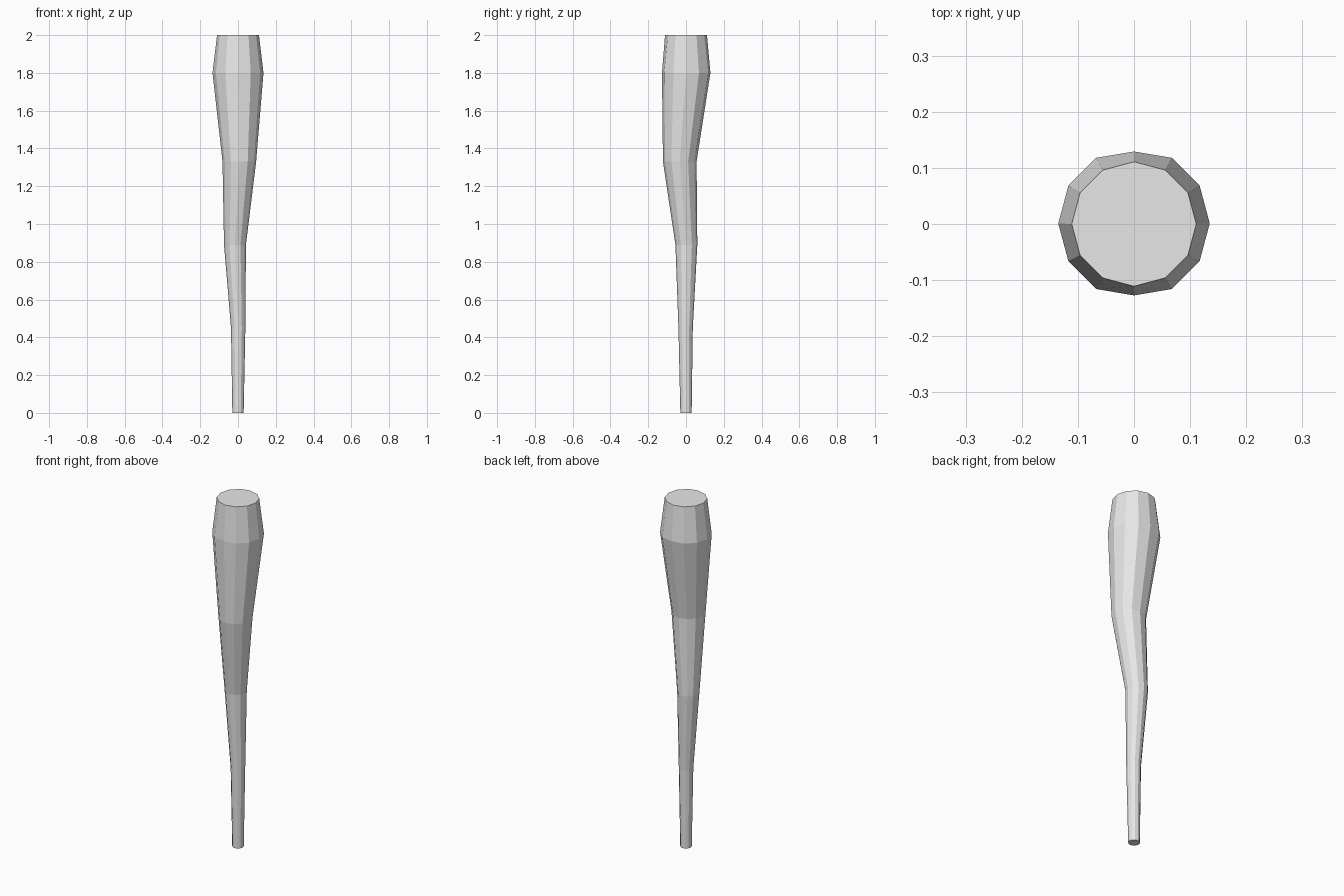
import bpy, bmesh, math

if "Cube" in bpy.data.objects:
    bpy.data.objects.remove(bpy.data.objects["Cube"])

SIDES = 12

# Rings up the shaft: height, centre x, centre y, radius
RINGS = [
    (0.00, 0.0, 0.0, 0.030),
    (0.45, 0.001, -0.002, 0.038),
    (0.89, -0.016, 0.002, 0.058),
    (1.33, 0.007, -0.033, 0.089),
    (1.80, 0.0, 0.001, 0.135),
    (2.00, 0.0, 0.0, 0.111),
]

grey = bpy.data.materials.new("plain grey")
grey.diffuse_color = (0.8, 0.8, 0.8, 1.0)
grey.use_nodes = True
grey.node_tree.nodes["Principled BSDF"].inputs["Base Color"].default_value = grey.diffuse_color

# Crooked tapering club, lofted through the rings
bm = bmesh.new()
loops = []
for z, cx, cy, r in RINGS:
    loop = []
    for i in range(SIDES):
        a = 2 * math.pi * i / SIDES
        # the widest ring is slightly flattened at front and back
        k = 0.95 if z == 1.80 and i in (3, 9) else 1.0
        loop.append(bm.verts.new((cx + r * math.cos(a), cy + k * r * math.sin(a), z)))
    loops.append(loop)
for low, high in zip(loops, loops[1:]):
    for i in range(SIDES):
        j = (i + 1) % SIDES
        bm.faces.new((low[i], low[j], high[j], high[i]))

# End caps
bm.faces.new(loops[0][::-1])
bm.faces.new(loops[-1])
bmesh.ops.recalc_face_normals(bm, faces=bm.faces)

mesh = bpy.data.meshes.new("club_shaft")
bm.to_mesh(mesh)
bm.free()
mesh.materials.append(grey)
club = bpy.data.objects.new("club_shaft", mesh)
bpy.context.collection.objects.link(club)
